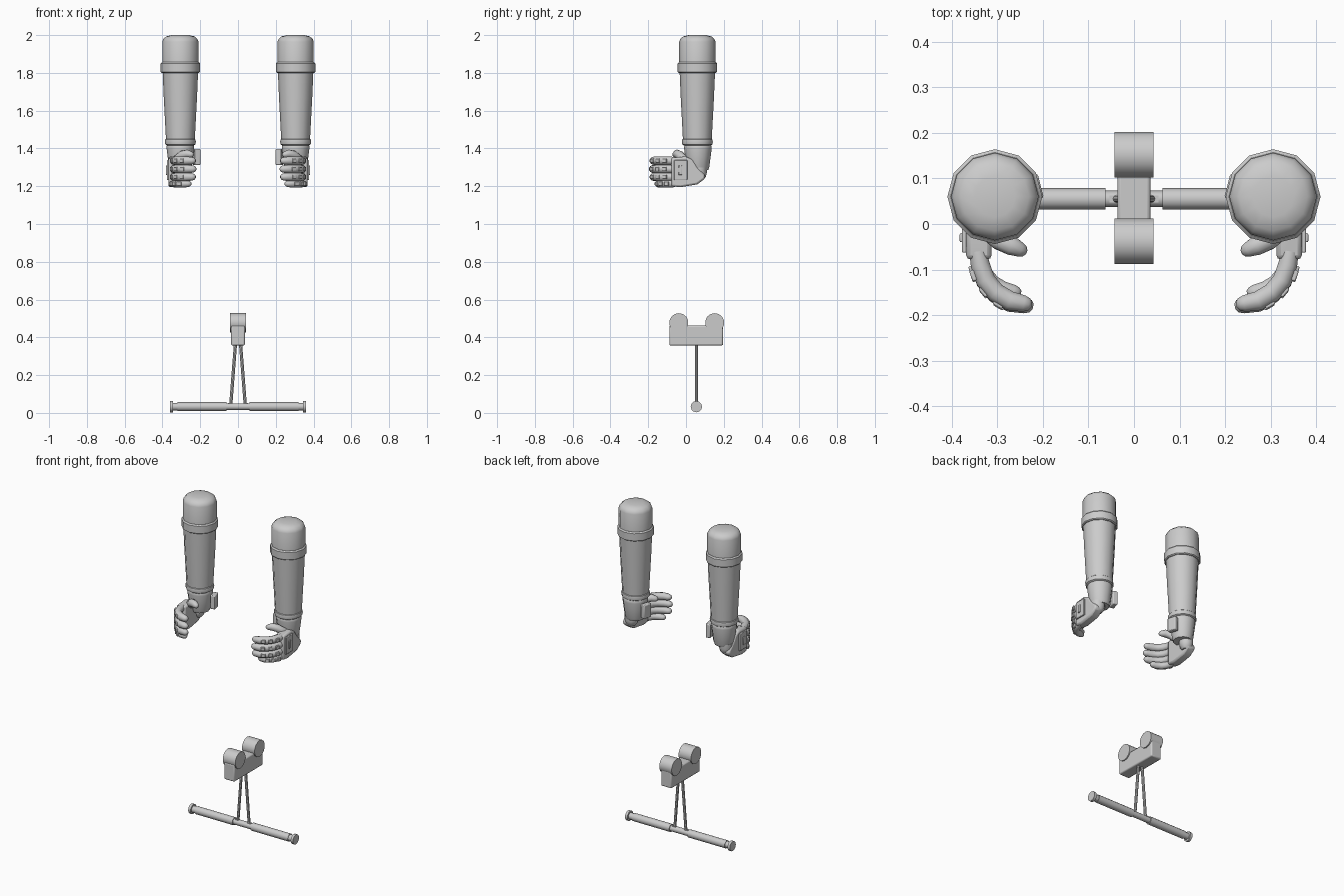
import bpy, bmesh, math
from mathutils import Vector, Matrix

if "Cube" in bpy.data.objects:
    bpy.data.objects.remove(bpy.data.objects["Cube"])

grey = bpy.data.materials.new("light_grey")
grey.use_nodes = True
grey.diffuse_color = (0.6, 0.6, 0.6, 1)
grey.node_tree.nodes["Principled BSDF"].inputs["Base Color"].default_value = (0.6, 0.6, 0.6, 1)


def finish(name, bm, mirror=False, bevel=0, angle=40):
    bmesh.ops.recalc_face_normals(bm, faces=bm.faces)
    mesh = bpy.data.meshes.new(name)
    bm.to_mesh(mesh)
    bm.free()
    mesh.materials.append(grey)
    ob = bpy.data.objects.new(name, mesh)
    bpy.context.collection.objects.link(ob)
    bpy.ops.object.select_all(action='DESELECT')
    ob.select_set(True)
    bpy.context.view_layer.objects.active = ob
    bpy.ops.object.shade_smooth_by_angle(angle=math.radians(angle))
    if bevel:
        mod = ob.modifiers.new("Bevel", 'BEVEL')
        mod.width, mod.segments = bevel, 2
    if mirror:
        ob.modifiers.new("Mirror", 'MIRROR')
    return ob


def add_tube(bm, points, radii, sides=12, up=(0, 0, 1)):
    """Loft closed rings of the given radii along a path."""
    pts, up, rings = [Vector(p) for p in points], Vector(up), []
    for i, p in enumerate(pts):
        t = (pts[min(i + 1, len(pts) - 1)] - pts[max(i - 1, 0)]).normalized()
        side = up.cross(t).normalized()
        top = t.cross(side)
        ring = []
        for k in range(sides):
            a = math.tau * k / sides
            ring.append(bm.verts.new(p + radii[i] * (math.cos(a) * top + math.sin(a) * side)))
        rings.append(ring)
    for a, b in zip(rings, rings[1:]):
        for k in range(sides):
            j = (k + 1) % sides
            bm.faces.new((a[k], a[j], b[j], b[k]))
    bm.faces.new(rings[0])
    bm.faces.new(rings[-1])


def rounded(points, radii):
    """Add a tapered tip beyond the last point of a path."""
    a, b = Vector(points[-2]), Vector(points[-1])
    d, r = (b - a).normalized(), radii[-1]
    return (list(points) + [b + d * r * 0.6, b + d * r * 0.9],
            list(radii) + [r * 0.75, r * 0.35])


def turned(name, profile, x, y, mirror=True):
    """Upright turned part from (radius, height) pairs."""
    bm = bmesh.new()
    add_tube(bm, [(x, y, z) for r, z in profile], [r for r, z in profile], 12, (0, 1, 0))
    return finish(name, bm, mirror)


def add_box(bm, centre, size, turn=0):
    m = (Matrix.Translation(centre) @ Matrix.Rotation(turn, 4, 'Z')
         @ Matrix.Diagonal((*size, 1)))
    bmesh.ops.create_cube(bm, size=1, matrix=m)


# Arms: shoulder cap, elbow band, forearm, wrist rings and wrist
AX, AY = 0.305, 0.06
turned("upper_arm_cap", [(0.096, 1.82), (0.096, 1.965), (0.09, 1.98), (0.075, 1.993), (0.045, 2.0)], AX, AY)
turned("elbow_band", [(0.098, 1.8), (0.104, 1.805), (0.104, 1.85), (0.097, 1.857)], AX, AY)
turned("forearm", [(0.076, 1.44), (0.079, 1.5), (0.088, 1.67), (0.094, 1.81)], AX, AY)
turned("wrist_ring", [(0.07, 1.415), (0.08, 1.422), (0.082, 1.435), (0.08, 1.447), (0.07, 1.455)], AX, AY)
turned("wrist_cuff", [(0.054, 1.285), (0.06, 1.3), (0.068, 1.36), (0.073, 1.4), (0.073, 1.41), (0.066, 1.425)], AX, AY + 0.003)
turned("wrist_joint", [(0.022, 1.235), (0.035, 1.25), (0.04, 1.27), (0.04, 1.3)], 0.325, 0.07)

# Control box on the inner wrist
bm = bmesh.new()
add_box(bm, (0.219, 0.08, 1.355), (0.03, 0.055, 0.085), -0.25)
finish("wrist_box", bm, True, 0.005)

# Palm: side outline given thickness
outline = [(-0.078, 1.35), (0, 1.358), (0.035, 1.34), (0.06, 1.3), (0.1, 1.26),
           (0.1, 1.24), (0.06, 1.21), (-0.03, 1.195), (-0.078, 1.2)]
bm = bmesh.new()
face = bm.faces.new([bm.verts.new((0.312, y, z)) for y, z in outline])
ext = bmesh.ops.extrude_face_region(bm, geom=[face])
bmesh.ops.translate(bm, vec=(0.056, 0, 0), verts=[v for v in ext["geom"] if isinstance(v, bmesh.types.BMVert)])
finish("palm", bm, True, 0.012)

# Hand back plate with a raised inner strip
bm = bmesh.new()
add_box(bm, (0.37, -0.028, 1.285), (0.014, 0.07, 0.105))
add_box(bm, (0.378, -0.03, 1.285), (0.008, 0.02, 0.05))
finish("hand_back_plate", bm, True, 0.003)

# Fingers with plates along the outside of each section
path = [(0.342, -0.06), (0.337, -0.09), (0.325, -0.125), (0.302, -0.153), (0.27, -0.172), (0.238, -0.178)]
radii = [0.02, 0.022, 0.0225, 0.0225, 0.0225, 0.019]
fingers = [("index", 1.335, 0.97), ("middle", 1.291, 1.0), ("ring", 1.249, 0.97), ("little", 1.213, 0.76)]
for name, z, reach in fingers:
    def place(p):
        return Vector((0.342 + (p[0] - 0.342) * reach, -0.06 + (p[1] + 0.06) * reach, z))
    pts = [place(p) for p in path]
    bm = bmesh.new()
    add_tube(bm, *rounded(pts, [r * (0.9 if name == "little" else 1) for r in radii]), 10)
    finish(name + "_finger", bm, True, angle=60)
    bm = bmesh.new()
    for i, depth in ((1, 0.014), (2, 0.009), (3, 0.009)):
        d = pts[i + 1] - pts[i]
        out = Vector((-d.y, d.x, 0)).normalized()
        add_box(bm, (pts[i] + pts[i + 1]) / 2 + out * 0.0205, (0.024, depth, 0.022), math.atan2(d.y, d.x))
    finish(name + "_finger_plates", bm, True, 0.003)

# Thumb
bm = bmesh.new()
thumb = [(0.335, 0.015, 1.32), (0.318, -0.015, 1.345), (0.295, -0.035, 1.366), (0.268, -0.048, 1.372), (0.25, -0.056, 1.368)]
add_tube(bm, *rounded(thumb, [0.022, 0.024, 0.023, 0.022, 0.017]), 10)
finish("thumb", bm, True, angle=60)

# Cross bar: thin core, grips, end necks and end discs
BY, BZ = 0.055, 0.033


def rod(name, x0, x1, r, y=BY, z=BZ, mirror=True, sides=12):
    bm = bmesh.new()
    add_tube(bm, [(x0, y, z), (x1, y, z)], [r, r], sides)
    return finish(name, bm, mirror)


rod("bar_core", -0.345, 0.345, 0.018, mirror=False)
rod("bar_grip", 0.062, 0.32, 0.0235)
rod("bar_end_neck", 0.32, 0.348, 0.02)
rod("bar_end_disc", 0.345, 0.361, 0.03)

# Struts and their feet
bm = bmesh.new()
add_tube(bm, [(0.039, BY, 0.035), (0.013, BY, 0.37)], [0.0085, 0.0085], 8, (0, 1, 0))
add_box(bm, (0.042, BY, 0.047), (0.024, 0.016, 0.01))
finish("strut", bm, True)

# Saddle block with a roller at each end
bm = bmesh.new()
add_box(bm, (0, 0.054, 0.41), (0.072, 0.284, 0.106))
finish("saddle_block", bm, bevel=0.007)
for name, y in (("front_roller", -0.038), ("back_roller", 0.152)):
    rod(name, -0.043, 0.043, 0.051, y, 0.477, False, 14)
